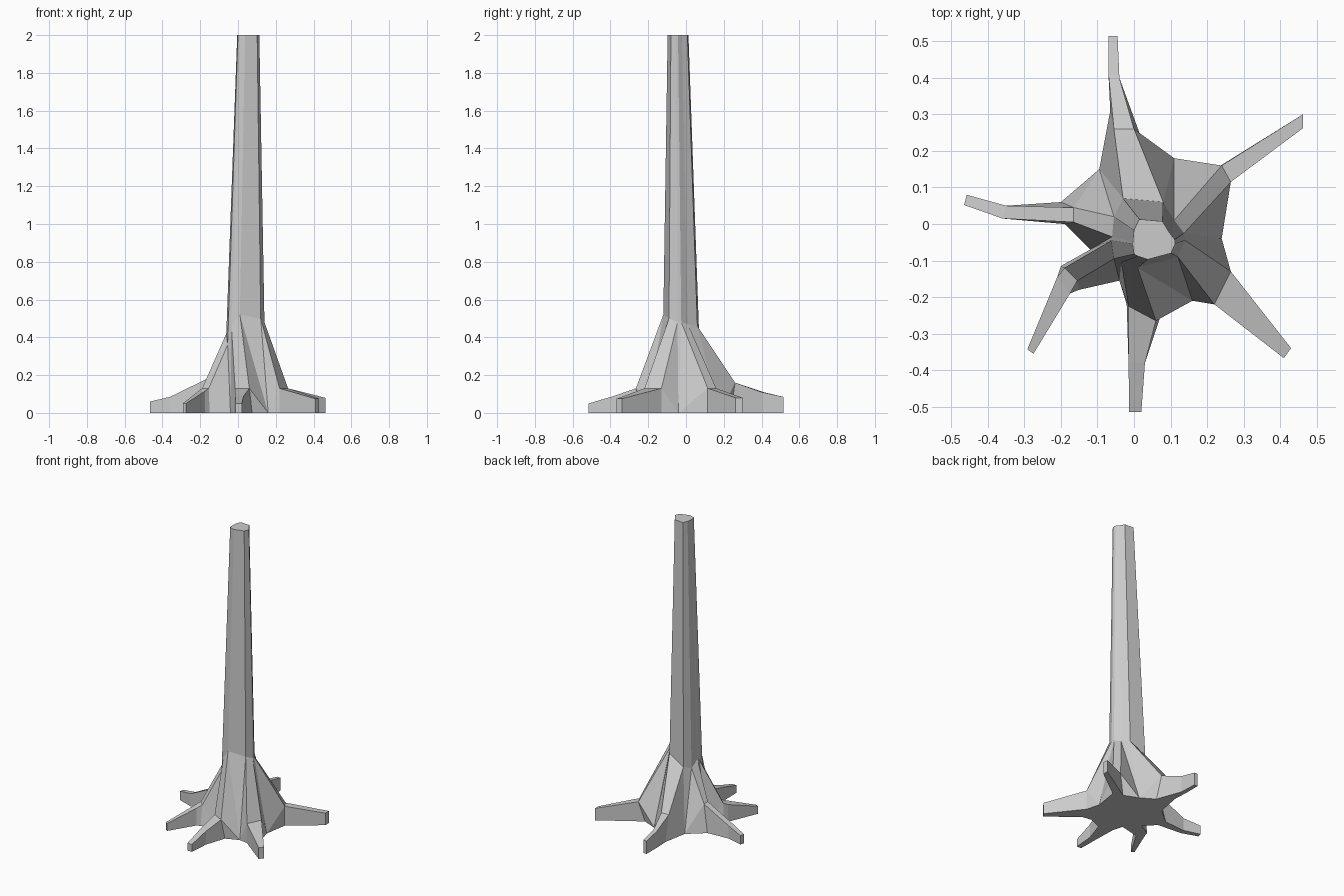
import bpy, bmesh

if "Cube" in bpy.data.objects:
    bpy.data.objects.remove(bpy.data.objects["Cube"])

# Roots, counter-clockwise from the south-east. Each station is the top edge
# (first x, y, second x, y, height) from shoulder to tip.
ROOTS = [
    [(.22, -.22, .265, -.13, .13), (.41, -.367, .43, -.34, .075)],
    [(.265, .115, .24, .16, .13), (.462, .262, .462, .30, .08)],
    [(.0, .26, -.055, .26, .16), (-.04, .40, -.07, .41, .11), (-.045, .515, -.07, .515, .085)],
    [(-.165, .045, -.165, .005, .18), (-.35, .05, -.36, .015, .085), (-.458, .08, -.465, .052, .06)],
    [(-.19, -.12, -.155, -.155, .13), (-.21, -.145, -.175, -.19, .115), (-.292, -.343, -.275, -.355, .05)],
    [(-.015, -.225, .06, -.265, .13), (-.015, -.38, .03, -.38, .09), (-.013, -.515, .02, -.515, .05)],
]
# Where each shoulder meets the ground (first side, second side)
FEET = [
    (.22, -.22, .265, -.13), (.265, .115, .205, .14), (.02, .235, -.065, .31),
    (-.20, .06, -.19, .0), (-.20, -.115, -.15, -.18), (-.02, -.22, .075, -.245),
]
# Ground point between each root and the next
VALLEYS = [(.24, -.04), (.11, .18), (-.095, .15), (-.12, -.07), (-.04, -.155), (.16, -.21)]
# Where each root's ridge joins the trunk
COLLAR = [
    ((.12, -.09, .50), (.14, -.045, .48)),
    ((.137, -.025, .48), (.11, .01, .47)),
    ((.08, .06, .46), (-.03, .07, .40)),
    ((-.055, .02, .38), (-.06, -.035, .42)),
    ((-.062, -.045, .42), (-.055, -.095, .36)),
    ((-.035, -.105, .46), (.01, -.12, .52)),
]

bm = bmesh.new()
V = bm.verts.new
face = bm.faces.new

collar = [[V(p) for p in pair] for pair in COLLAR]
valleys = [V((x, y, 0)) for x, y in VALLEYS]
ground, shoulders, feet = [], [], []

# Roots: boxy arms narrowing to a blunt tip
for i, stations in enumerate(ROOTS):
    tops = [(V((a, b, z)), V((c, d, z))) for a, b, c, d, z in stations]
    a, b, c, d = FEET[i]
    lows = [(V((a, b, 0)), V((c, d, 0)))]
    lows += [(V((s[0], s[1], 0)), V((s[2], s[3], 0))) for s in stations[1:]]
    for j in range(len(tops) - 1):
        face((tops[j][0], tops[j + 1][0], tops[j + 1][1], tops[j][1]))
        for k in (0, 1):
            face((tops[j][k], lows[j][k], lows[j + 1][k], tops[j + 1][k]))
    face((tops[-1][0], lows[-1][0], lows[-1][1], tops[-1][1]))
    face((collar[i][0], tops[0][0], tops[0][1], collar[i][1]))
    shoulders.append(tops[0])
    feet.append(lows[0])
    ground += [p[0] for p in lows] + [p[1] for p in reversed(lows)] + [valleys[i]]

# Flared hollows between neighbouring roots
for i, v in enumerate(valleys):
    n = (i + 1) % len(valleys)
    face((shoulders[i][1], feet[i][1], v))
    face((collar[i][1], shoulders[i][1], v))
    face((collar[i][1], v, collar[n][0]))
    face((collar[n][0], v, shoulders[n][0]))
    face((shoulders[n][0], v, feet[n][0]))

# Tapering trunk and its flat end
ring = [v for pair in collar for v in pair]
top = [V((.055 + (v.co.x - .04) * .58, -.045 + (v.co.y + .03) * .58, 2)) for v in ring]
for i in range(len(ring)):
    n = (i + 1) % len(ring)
    face((ring[i], ring[n], top[n], top[i]))
face(top)
face(ground)

bmesh.ops.recalc_face_normals(bm, faces=bm.faces[:])
mesh = bpy.data.meshes.new("tree_trunk")
bm.to_mesh(mesh)
bm.free()
bpy.context.collection.objects.link(bpy.data.objects.new("tree_trunk", mesh))
